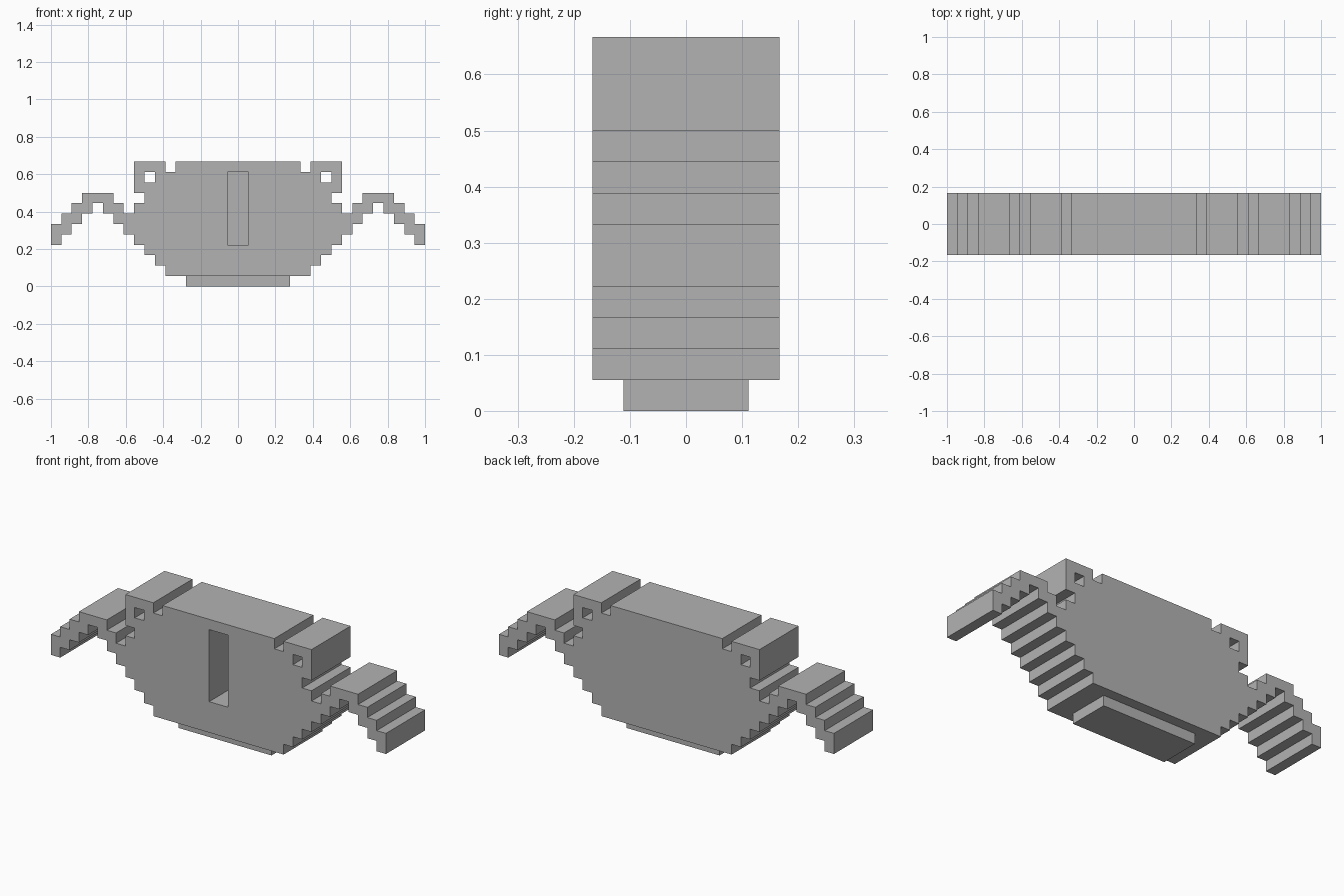
import bpy
import bmesh

U = 1 / 18  # one block

default = bpy.data.objects.get("Cube")
if default:
    bpy.data.objects.remove(default, do_unlink=True)

grey = bpy.data.materials.new("plain grey")
grey.use_nodes = True
colour = (0.45, 0.45, 0.45, 1)
grey.diffuse_color = colour
grey.node_tree.nodes["Principled BSDF"].inputs["Base Color"].default_value = colour


def extrude_profile(name, points, y0, y1):
    """Extrude an outline in block units (x, z) from y0 to y1."""
    bm = bmesh.new()
    face = bm.faces.new([bm.verts.new((x * U, y0 * U, z * U)) for x, z in points])
    result = bmesh.ops.extrude_face_region(bm, geom=[face])
    verts = [g for g in result["geom"] if isinstance(g, bmesh.types.BMVert)]
    bmesh.ops.translate(bm, verts=verts, vec=(0, (y1 - y0) * U, 0))
    bmesh.ops.recalc_face_normals(bm, faces=bm.faces)
    mesh = bpy.data.meshes.new(name)
    bm.to_mesh(mesh)
    bm.free()
    mesh.materials.append(grey)
    obj = bpy.data.objects.new(name, mesh)
    bpy.context.collection.objects.link(obj)
    return obj


def box(name, x0, x1, y0, y1, z0, z1):
    return extrude_profile(name, [(x0, z0), (x1, z0), (x1, z1), (x0, z1)], y0, y1)


def cut(target, cutter):
    cutter.hide_render = True
    cutter.hide_viewport = True
    mod = target.modifiers.new(cutter.name, "BOOLEAN")
    mod.operation = "DIFFERENCE"
    mod.solver = "EXACT"
    mod.object = cutter


# Stepped half outline: alternating x and z stops, starting under the body
steps = [7, 2, 8, 3, 9, 4, 10, 5, 11, 6, 12, 7, 13, 8,     # belly and inner arm
         14, 7, 15, 6, 16, 5, 17, 4, 18, 6,                # underside to arm tip
         17, 7, 16, 8, 15, 9, 12, 8, 11, 7,                # top of arm
         10, 8, 9, 9, 10, 12, 7, 11, 6, 12]                # shoulder and ear
half = []
z = 1
for x, next_z in zip(steps[::2], steps[1::2]):
    half += [(x, z), (x, next_z)]
    z = next_z
outline = half + [(-x, z) for x, z in reversed(half)]
body = extrude_profile("body_with_arms", outline, -3, 3)

# Square holes through the ears
for side, x in (("left", 8), ("right", -9)):
    cut(body, box(side + "_ear_hole_cutter", x, x + 1, -4, 4, 10, 11))

# Tall slot sunk into the front only
cut(body, box("front_slot_cutter", -1, 1, -4, 1, 4, 11))

# Foot plate
box("base", -5, 5, -2, 2, 0, 1)
